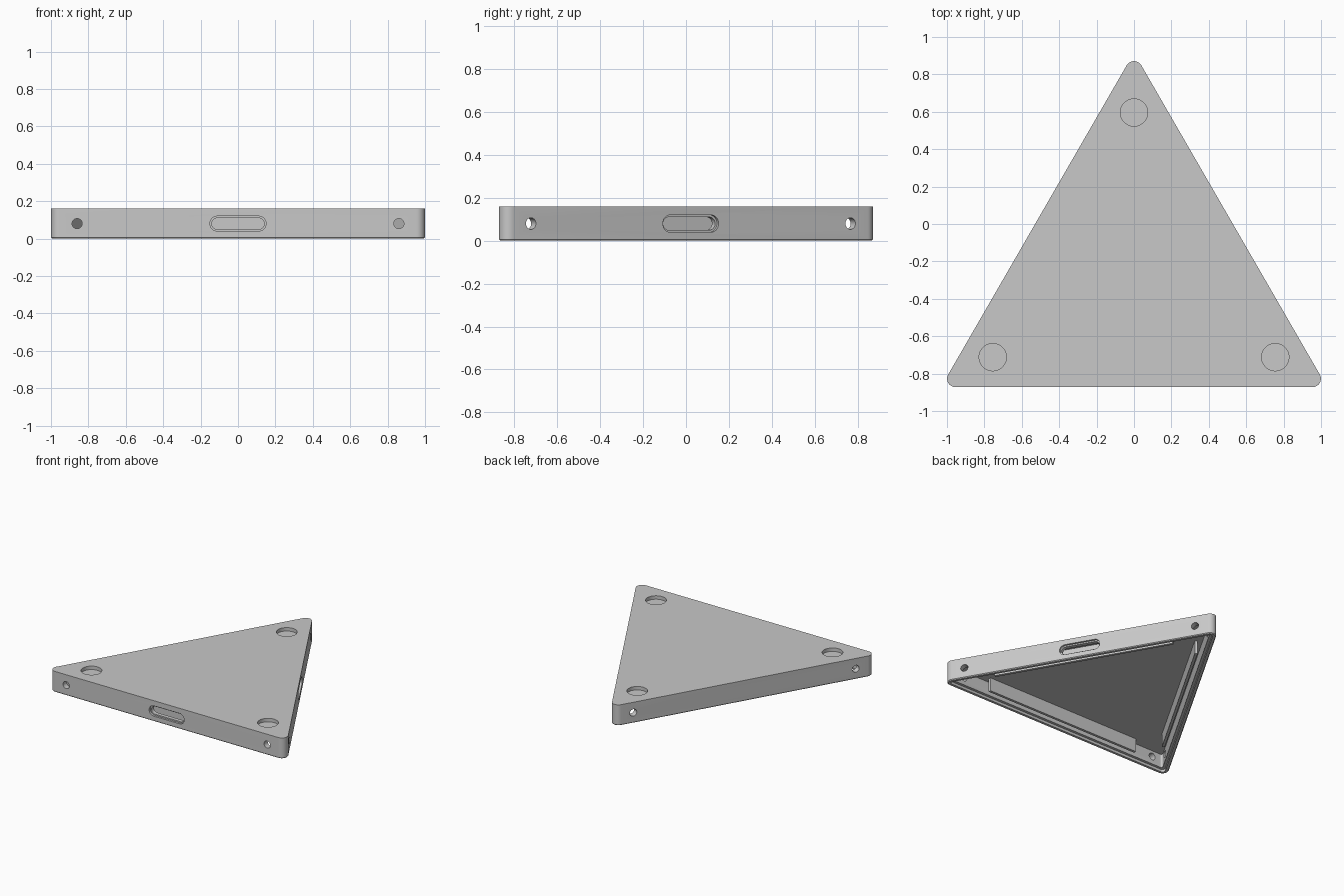
import bpy, bmesh, math
from mathutils import Matrix, Vector

if "Cube" in bpy.data.objects:
    bpy.data.objects.remove(bpy.data.objects["Cube"], do_unlink=True)

INRADIUS, CORNER, MID_Y = 0.596, 0.045, -0.276   # sharp triangle and its centre
HEIGHT, CEILING = 0.16, 0.125

grey = bpy.data.materials.new("light grey")
grey.use_nodes = True
colour = (0.58, 0.58, 0.58, 1)
grey.diffuse_color = colour
grey.node_tree.nodes["Principled BSDF"].inputs["Base Color"].default_value = colour


def make(name, bm, matrix=Matrix()):
    bmesh.ops.recalc_face_normals(bm, faces=bm.faces)
    mesh = bpy.data.meshes.new(name)
    bm.to_mesh(mesh)
    bm.free()
    mesh.transform(matrix)
    mesh.materials.append(grey)
    ob = bpy.data.objects.new(name, mesh)
    bpy.context.collection.objects.link(ob)
    return ob


def loft(rings):
    """Closed solid through rings with equal point counts."""
    bm = bmesh.new()
    loops = [[bm.verts.new(p) for p in ring] for ring in rings]
    for a, b in zip(loops, loops[1:]):
        for i in range(len(a)):
            j = (i + 1) % len(a)
            bm.faces.new((a[i], a[j], b[j], b[i]))
    bm.faces.new(loops[0])
    bm.faces.new(loops[-1])
    return bm


def triangle(inset, z, steps=10):
    r = max(CORNER - inset, 0.012)
    reach = 2 * (INRADIUS - inset - r)
    ring = []
    for k in range(3):
        a = math.radians(90 + 120 * k)
        for s in range(steps + 1):
            t = a + math.radians(120) * (s / steps - 0.5)
            ring.append((reach * math.cos(a) + r * math.cos(t),
                         MID_Y + reach * math.sin(a) + r * math.sin(t), z))
    return ring


def stadium(half, r, y, steps=16):
    """Rounded slot outline in the xz plane; half = 0 gives a circle."""
    ring = []
    for side in (1, -1):
        for s in range(steps + 1):
            t = math.pi * (s / steps - 0.5)
            ring.append((side * (half + r * math.cos(t)), y, side * r * math.sin(t)))
    if half == 0:
        ring = ring[:steps] + ring[steps + 1:-1]
    return ring


def side_frame(k):
    """Local frame of side k: origin mid-face, x along the side, +y inward."""
    return (Matrix.Translation((0, MID_Y, 0)) @ Matrix.Rotation(math.radians(120 * k), 4, "Z")
            @ Matrix.Translation((0, -INRADIUS, 0)))


def cut(body, name, bm, matrix):
    cutter = make(name, bm, matrix)
    mod = body.modifiers.new(name, "BOOLEAN")
    mod.operation, mod.solver, mod.object = "DIFFERENCE", "EXACT", cutter
    bpy.context.view_layer.objects.active = body
    bpy.ops.object.modifier_apply(modifier=mod.name)
    bpy.data.objects.remove(cutter, do_unlink=True)


# Hollow case: outer skin, bottom lip, ledge, cavity wall and ceiling
case = make("case", loft([triangle(i, z) for i, z in (
    (0, HEIGHT), (0, 0.006), (0.006, 0), (0.025, 0), (0.025, 0.02),
    (0.045, 0.02), (0.045, CEILING))]))

# Round pockets in the top corners
for k in range(3):
    bm = bmesh.new()
    bmesh.ops.create_cone(bm, cap_ends=True, segments=48, radius1=0.073, radius2=0.073, depth=0.06)
    spot = Matrix.Rotation(math.radians(120 * k), 4, "Z") @ Vector((0, 0.872, 0))
    cut(case, "pocket_cutter", bm,
        Matrix.Translation(spot + Vector((0, MID_Y, HEIGHT + 0.003))))

# Small side holes on every side, stepped slots on two of them
middle = Matrix.Translation((0, 0, HEIGHT / 2))
for k in range(3):
    for x in (-0.86, 0.86):
        cut(case, "hole_cutter", loft([stadium(0, 0.027, y) for y in (-0.03, 0.07)]),
            side_frame(k) @ middle @ Matrix.Translation((x, 0, 0)))
    if k < 2:
        cut(case, "slot_recess_cutter", loft([stadium(0.11, 0.04, y) for y in (-0.03, 0.015)]),
            side_frame(k) @ middle)
        cut(case, "slot_cutter", loft([stadium(0.11, 0.03, y) for y in (-0.03, 0.07)]),
            side_frame(k) @ middle)

# Inner ribs hanging from the ceiling behind each wall
for k in range(3):
    bm = bmesh.new()
    bmesh.ops.create_cube(bm, size=1)
    low = 0.022
    bmesh.ops.scale(bm, verts=bm.verts, vec=(1.33, 0.02, CEILING - low + 0.002))
    bmesh.ops.translate(bm, verts=bm.verts, vec=(0, 0.09, (CEILING + low) / 2 + 0.001))
    make(f"inner_rib_{k + 1}", bm, side_frame(k))

# Smooth rounded corners and holes, crisp edges
bpy.ops.object.select_all(action="DESELECT")
case.select_set(True)
bpy.context.view_layer.objects.active = case
bpy.ops.object.shade_smooth_by_angle(angle=math.radians(30))
